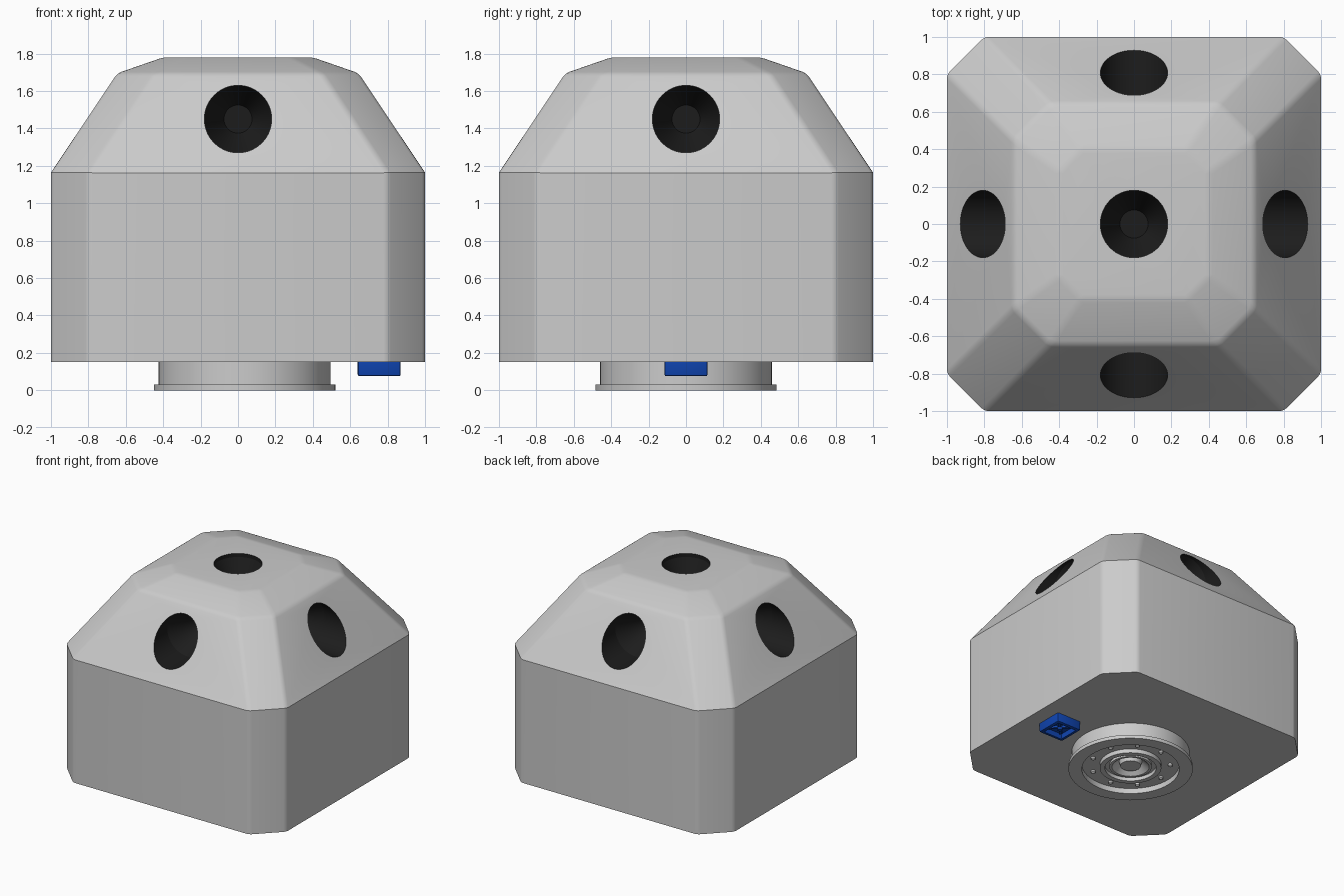
import bpy, bmesh, math
from mathutils import Matrix, Vector

if "Cube" in bpy.data.objects:
    bpy.data.objects.remove(bpy.data.objects["Cube"])


def material(name, colour):
    m = bpy.data.materials.new(name)
    m.diffuse_color = (*colour, 1)
    m.use_nodes = True
    m.node_tree.nodes["Principled BSDF"].inputs["Base Color"].default_value = m.diffuse_color
    return m


grey = material("grey", (0.8, 0.8, 0.8))
black = material("black", (0.012, 0.012, 0.012))
blue = material("blue", (0.005, 0.06, 0.45))


def add_object(name, bm, mats=(), angle=20):
    bmesh.ops.recalc_face_normals(bm, faces=bm.faces)
    me = bpy.data.meshes.new(name)
    bm.to_mesh(me)
    bm.free()
    for m in mats:
        me.materials.append(m)
    ob = bpy.data.objects.new(name, me)
    bpy.context.collection.objects.link(ob)
    smooth(ob, angle)
    return ob


def smooth(ob, angle):
    bpy.ops.object.select_all(action='DESELECT')
    ob.select_set(True)
    bpy.context.view_layer.objects.active = ob
    bpy.ops.object.shade_smooth_by_angle(angle=math.radians(angle))


def lathe(bm, profile, matrix=Matrix(), steps=64):
    """Spin an (r, z) profile that starts and ends on the axis."""
    rings = []
    for r, z in profile:
        n = steps if r > 0 else 1
        rings.append([bm.verts.new(matrix @ Vector((r * math.cos(2 * math.pi * i / n),
                      r * math.sin(2 * math.pi * i / n), z))) for i in range(n)])
    faces = []
    for a, b in zip(rings, rings[1:]):
        for i in range(steps):
            j = (i + 1) % steps
            quad = [a[i % len(a)], a[j % len(a)], b[j % len(b)], b[i % len(b)]]
            faces.append(bm.faces.new(list(dict.fromkeys(quad))))
    return faces


def box(bm, centre, size, turn=0):
    m = Matrix.Translation(centre) @ Matrix.Rotation(turn, 4, 'Z') @ Matrix.Diagonal((*size, 1))
    return bmesh.ops.create_cube(bm, size=1, matrix=m)["verts"]


# Body: stacked chamfered squares (half width, corner start, height)
bm = bmesh.new()
rings = []
for h, c, z in [(1, .8, .15), (1, .8, 1.165), (.645, .45, 1.695), (.4, .28, 1.78)]:
    pts = [(h, -c), (h, c), (c, h), (-c, h), (-h, c), (-h, -c), (-c, -h), (c, -h)]
    rings.append([bm.verts.new((x, y, z)) for x, y in pts])
for a, b in zip(rings, rings[1:]):
    for i in range(8):
        j = (i + 1) % 8
        bm.faces.new((a[i], a[j], b[j], b[i]))
bm.faces.new(rings[0][::-1])
bm.faces.new(rings[-1])

# Soften the upright and upper edges, leaving the waist and base sharp
soft = [e for e in bm.edges if abs(e.verts[0].co.z - e.verts[1].co.z) > .01
        or e.verts[0].co.z > 1.5]
bmesh.ops.bevel(bm, geom=soft, offset=.022, segments=3, profile=.5, affect='EDGES')
body = add_object("body", bm, (grey, black))

# Cutter for the five lens wells: a tube that narrows to a flat disc
bm = bmesh.new()
well = [(0, -.25), (.075, -.25), (.18, -.03), (.18, .5), (0, .5)]
lathe(bm, well, Matrix.Translation((0, 0, 1.78)))
for k in range(4):
    lathe(bm, well, Matrix.Rotation(k * math.pi / 2, 4, 'Z')
          @ Matrix.Translation((.69, 0, 1.45)) @ Matrix.Rotation(math.pi / 2, 4, 'Y'))
for f in bm.faces:
    f.material_index = 1
cutter = add_object("well_cutter", bm, (grey, black))
cutter.hide_render = True
cut = body.modifiers.new("wells", 'BOOLEAN')
cut.operation = 'DIFFERENCE'
cut.solver = 'EXACT'
cut.object = cutter
bpy.context.view_layer.objects.active = body
bpy.ops.object.modifier_apply(modifier=cut.name)
bpy.data.objects.remove(cutter)
smooth(body, 20)

# Mounting hub: flange, neck and concentric rings underneath
HUB_X = .035
bm = bmesh.new()
lathe(bm, [(0, .16), (.46, .16), (.46, .03), (.485, .03), (.485, 0), (.38, 0),
           (.38, .045), (.24, .045), (.24, .01), (.2, .01), (.2, .04), (.165, .04),
           (.165, .02), (.145, .02), (.09, .07), (.08, .03), (0, .03)],
      Matrix.Translation((HUB_X, 0, 0)))
add_object("mounting_hub", bm, angle=30)

# Bolts around the hub recess
bm = bmesh.new()
for k in range(9):
    a = 2 * math.pi * (k + .5) / 9
    lathe(bm, [(0, .05), (.017, .05), (.017, .03), (.01, .023), (0, .022)],
          Matrix.Translation((HUB_X + .31 * math.cos(a), .31 * math.sin(a), 0)), 16)
add_object("hub_bolts", bm, angle=40)

# Blue connector housing with an open pocket underneath
bm = bmesh.new()
box(bm, (.755, 0, .1175), (.23, .23, .085))
bmesh.ops.bevel(bm, geom=[e for e in bm.edges if min(v.co.z for v in e.verts) < .1],
                offset=.01, segments=2, profile=.5, affect='EDGES')
bm.normal_update()
base = min(bm.faces, key=lambda f: f.calc_center_median().z)
bmesh.ops.inset_region(bm, faces=[base], thickness=.025)
pocket = bmesh.ops.extrude_discrete_faces(bm, faces=[base])["faces"][0]
bmesh.ops.translate(bm, verts=pocket.verts, vec=(0, 0, .045))
add_object("connector_housing", bm, (blue,), 30)

# Diagonal ribs and centre pin inside the connector
bm = bmesh.new()
for s in (1, -1):
    box(bm, (.755, 0, .115), (.19, .022, .025), s * math.pi / 4)
lathe(bm, [(0, .125), (.02, .125), (.02, .085), (0, .085)],
      Matrix.Translation((.755, 0, 0)), 16)
add_object("connector_ribs", bm, (blue,), 30)
